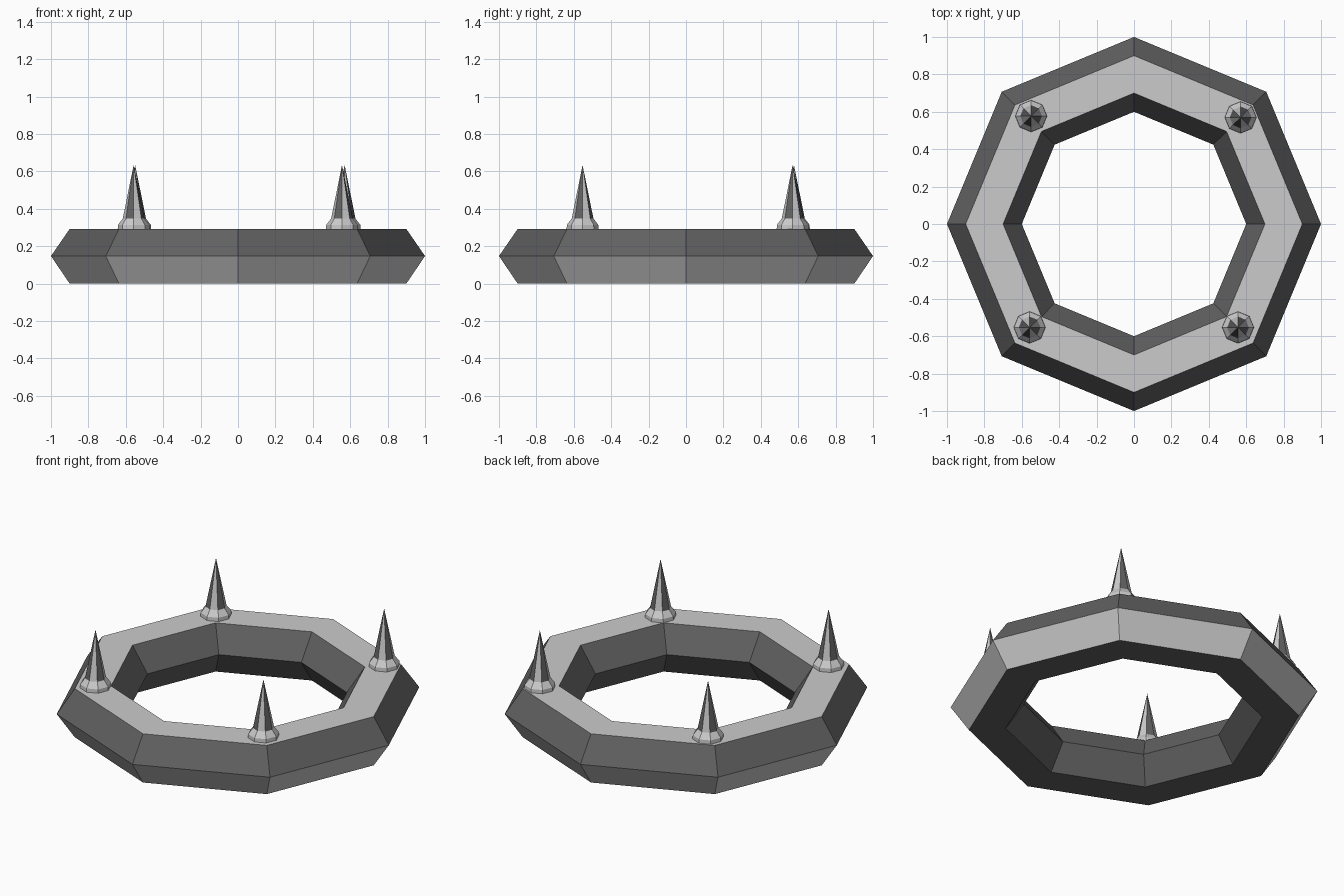
import bpy, bmesh, math

if "Cube" in bpy.data.objects:
    bpy.data.objects.remove(bpy.data.objects["Cube"])

dark = bpy.data.materials.new("dark_metal")
dark.diffuse_color = (0.12, 0.12, 0.12, 1)
dark.use_nodes = True
dark.node_tree.nodes["Principled BSDF"].inputs["Base Color"].default_value = dark.diffuse_color
grey = bpy.data.materials.new("grey_metal")
grey.diffuse_color = (0.8, 0.8, 0.8, 1)
grey.use_nodes = True
grey.node_tree.nodes["Principled BSDF"].inputs["Base Color"].default_value = grey.diffuse_color


def lathe(name, profile, sides, is_dark, location=(0, 0, 0), turn=0.0, closed=False):
    """Revolve (radius, z) points; is_dark(band, side) picks each face's material."""
    bm = bmesh.new()
    rings = []
    for r, z in profile:
        if r == 0:
            rings.append([bm.verts.new((0, 0, z))] * sides)
            continue
        rings.append([bm.verts.new((r * math.cos(turn + math.tau * i / sides),
                                    r * math.sin(turn + math.tau * i / sides), z))
                      for i in range(sides)])
    pairs = list(zip(rings, rings[1:]))
    if closed:
        pairs.append((rings[-1], rings[0]))
    for band, (a, b) in enumerate(pairs):
        for i in range(sides):
            j = (i + 1) % sides
            face = bm.faces.new(list(dict.fromkeys((a[i], a[j], b[j], b[i]))))
            face.material_index = int(is_dark(band, i))
    if not closed:
        bm.faces.new(rings[0][::-1])
    bmesh.ops.recalc_face_normals(bm, faces=bm.faces)
    mesh = bpy.data.meshes.new(name)
    mesh.materials.append(grey)
    mesh.materials.append(dark)
    bm.to_mesh(mesh)
    bm.free()
    obj = bpy.data.objects.new(name, mesh)
    obj.location = location
    bpy.context.collection.objects.link(obj)
    return obj


# Octagonal ring with a flattened hexagonal section; top and lower outer bands are lighter
TOP, MID = 0.292, 0.147
lathe("ring", [(0.7, 0), (0.9, 0), (1.0, MID), (0.9, TOP), (0.7, TOP), (0.6, MID)],
      8, lambda band, side: band not in (1, 3), closed=True)

# Four flanged spikes on the diagonal corners, cone facets alternating dark and light
spike = [(0.085, 0), (0.084, 0.022), (0.058, 0.056), (0, 0.342)]
for i, (x, y) in enumerate([(-0.55, 0.577), (0.57, 0.57), (-0.558, -0.553), (0.556, -0.553)]):
    lathe(f"spike_{i + 1}", spike, 8, lambda band, side: band == 2 and side % 2 == 1,
          (x, y, TOP), turn=0.0)
